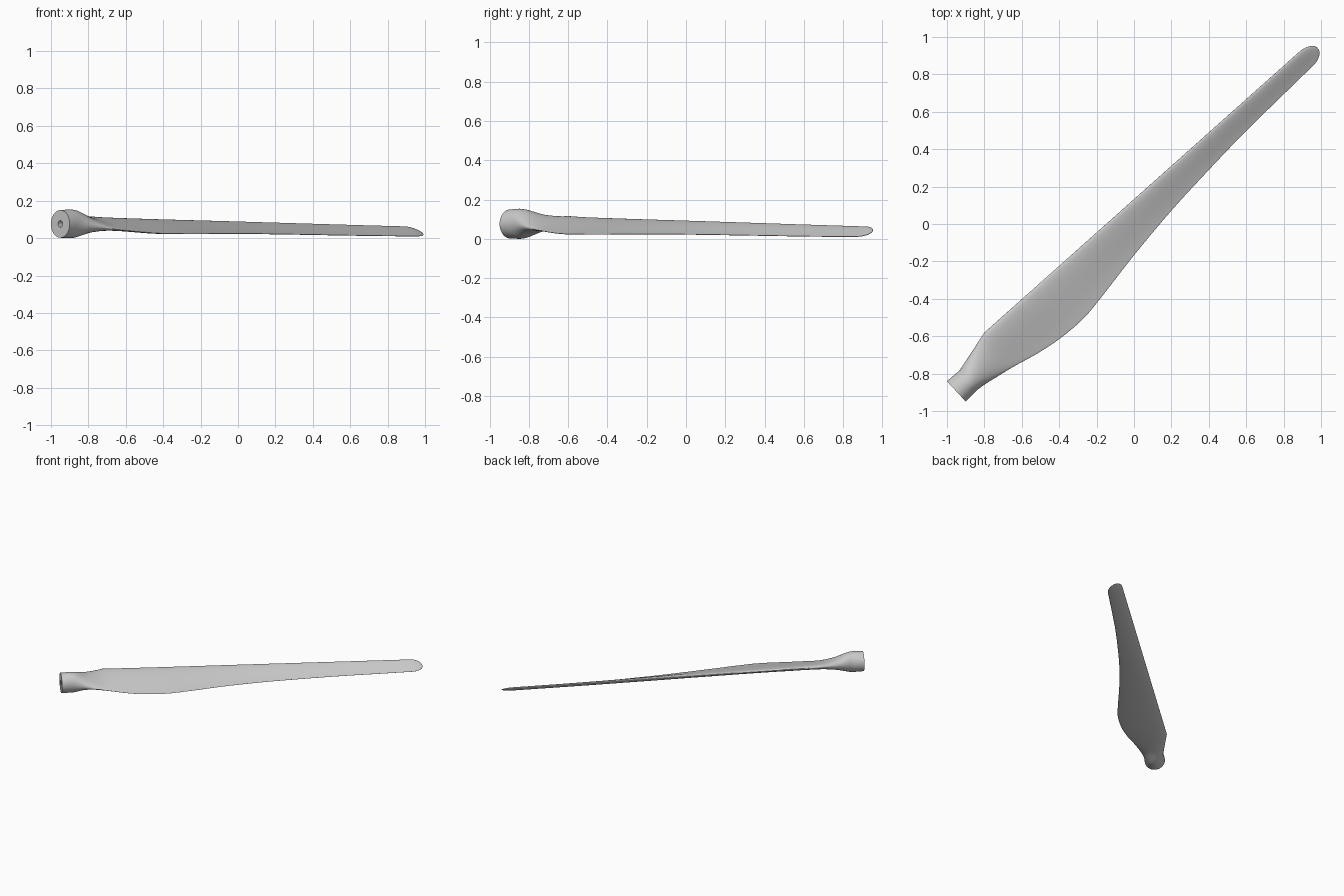
import bpy
import bmesh
import math
from mathutils import Vector

cube = bpy.data.objects.get("Cube")
if cube:
    bpy.data.objects.remove(cube, do_unlink=True)

SIDES = 48
HUB_R = 0.074
HOLE_R = 0.018
TIP_START, TIP_END = 2.58, 2.665
ANGLE = math.radians(42.6)
ALONG = Vector((math.cos(ANGLE), math.sin(ANGLE), 0))
ACROSS = Vector((-math.sin(ANGLE), math.cos(ANGLE), 0))
ROOT = Vector((-0.95, -0.895, 0.079))


def linear(points, s):
    for (a, p), (b, q) in zip(points, points[1:]):
        if s <= b:
            return p + (q - p) * (s - a) / (b - a)
    return points[-1][1]


def smooth(points, s):
    """Cubic interpolation through the points, flat at both ends."""
    def slope(i):
        if i == 0 or i == len(points) - 1:
            return 0
        (a, p), (b, q) = points[i - 1], points[i + 1]
        return (q - p) / (b - a)
    for i in range(len(points) - 1):
        (a, p), (b, q) = points[i], points[i + 1]
        if s <= b:
            d = b - a
            k = (s - a) / d
            return (p * (1 + 2 * k) * (1 - k) ** 2 + slope(i) * d * k * (1 - k) ** 2
                    + q * k * k * (3 - 2 * k) + slope(i + 1) * d * k * k * (k - 1))
    return points[-1][1]


# Outlines and heights along the blade: (distance from root, value)
leading = [(0, HUB_R), (0.09, 0.071), (0.324, 0.13), (TIP_END, 0.094)]
trailing = [(0, -HUB_R), (0.1, -0.071), (0.23, -0.093), (0.32, -0.111), (0.47, -0.147),
            (0.62, -0.169), (0.77, -0.173), (0.9, -0.156), (1.2, -0.106), (1.5, -0.067),
            (1.73, -0.047), (2.04, -0.026), (2.34, -0.016), (TIP_END, -0.009)]
lead_z = [(0, 0.079), (0.09, 0.079), (0.324, 0.108), (TIP_END, 0.06)]
trail_z = [(0, 0.079), (0.1, 0.079), (0.22, 0.062), (0.35, 0.046), (0.6, 0.028),
           (1.3, 0.027), (TIP_END, 0.014)]
half_thick = [(0, HUB_R), (0.1, HUB_R), (0.2, 0.05), (0.324, 0.032), (0.6, 0.027),
              (1.3, 0.023), (TIP_END, 0.017)]
airfoil = [(0, 0), (0.1, 0), (0.4, 1), (TIP_END, 1)]


def blade_ring(s):
    front, back = linear(leading, s), smooth(trailing, s)
    high, low = linear(lead_z, s), smooth(trail_z, s)
    thick, foil = smooth(half_thick, s), smooth(airfoil, s)
    # Rounded tip
    k = max(0, (s - TIP_START) / (TIP_END - TIP_START))
    shrink = math.sqrt(max(0, 1 - k * k))
    ring = []
    for i in range(SIDES):
        a = math.tau * i / SIDES
        c = 0.5 + 0.5 * math.cos(a) * shrink
        t = back + (front - back) * c
        z = low + (high - low) * c ** (1 + 0.3 * foil)
        taper = 1 - foil * 0.65 * (1 - c)
        z += thick * taper * math.sin(a) * shrink
        ring.append(ROOT + ALONG * s + ACROSS * t + Vector((0, 0, z - ROOT.z)))
    return ring


def hole_ring(s):
    return [ROOT + ALONG * s + (ACROSS * math.cos(math.tau * i / SIDES)
            + Vector((0, 0, math.sin(math.tau * i / SIDES)))) * HOLE_R
            for i in range(SIDES)]


# Stations along the blade, closer together at the shank and tip
stations = [0.324 * i / 18 for i in range(18)]
stations += [0.324 + (TIP_START - 0.324) * (i / 50) ** 1.3 for i in range(50)]
stations += [TIP_START + (TIP_END - TIP_START) * math.sin(math.pi / 2 * i / 12)
             for i in range(12)]

# Loft from the bolt hole, over the root face and out to the tip
bm = bmesh.new()
rings = [hole_ring(0.12), hole_ring(0)] + [blade_ring(s) for s in stations]
loops = [[bm.verts.new(p) for p in ring] for ring in rings]
for a, b in zip(loops, loops[1:]):
    for i in range(SIDES):
        j = (i + 1) % SIDES
        bm.faces.new((a[i], a[j], b[j], b[i]))
bm.faces.new(loops[0])
bm.faces.new(loops[-1])
bmesh.ops.recalc_face_normals(bm, faces=bm.faces)
lowest = min(v.co.z for v in bm.verts)
bmesh.ops.translate(bm, verts=bm.verts, vec=(0, 0, -lowest))

mesh = bpy.data.meshes.new("propeller_blade")
bm.to_mesh(mesh)
bm.free()
blade = bpy.data.objects.new("propeller_blade", mesh)
bpy.context.collection.objects.link(blade)

grey = bpy.data.materials.new("light_grey")
grey.use_nodes = True
color = (0.6, 0.6, 0.6, 1)
grey.diffuse_color = color
grey.node_tree.nodes["Principled BSDF"].inputs["Base Color"].default_value = color
mesh.materials.append(grey)

bpy.context.view_layer.objects.active = blade
blade.select_set(True)
bpy.ops.object.shade_smooth_by_angle(angle=math.radians(40))
